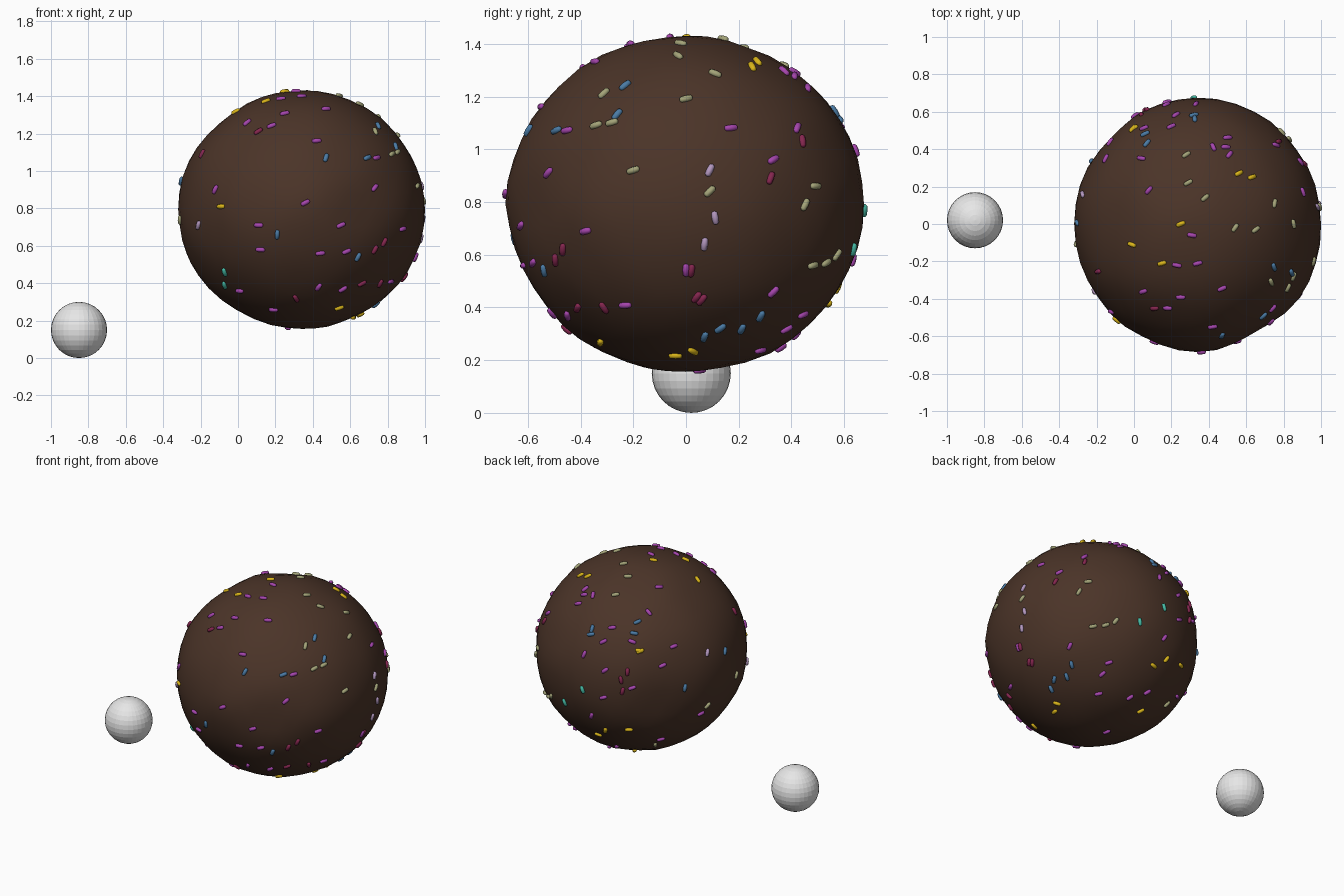
import bpy, bmesh, math, random
from mathutils import Vector, Matrix, noise
from mathutils.bvhtree import BVHTree

random.seed(4)
cube = bpy.data.objects.get("Cube")
if cube:
    bpy.data.objects.remove(cube, do_unlink=True)


def material(name, colour):
    mat = bpy.data.materials.new(name)
    mat.use_nodes = True
    mat.diffuse_color = (*colour, 1)
    mat.node_tree.nodes["Principled BSDF"].inputs["Base Color"].default_value = (*colour, 1)
    return mat


def finish(bm, name, mat, smooth):
    mesh = bpy.data.meshes.new(name)
    for face in bm.faces:
        face.smooth = smooth
    bm.to_mesh(mesh)
    mesh.materials.append(mat)
    obj = bpy.data.objects.new(name, mesh)
    bpy.context.collection.objects.link(obj)
    return obj


# Small pale ball, faceted
bm = bmesh.new()
bmesh.ops.create_uvsphere(bm, u_segments=32, v_segments=16, radius=0.15,
                          matrix=Matrix.Translation((-0.85, 0.02, 0.15)))
finish(bm, "small_ball", material("pale grey", (0.8, 0.8, 0.8)), False)
bm.free()

# Chocolate ball: a sphere with soft dents and bumps (direction, height)
CENTRE = Vector((0.34, 0, 0.793))
SIZE = Vector((0.66, 0.675, 0.637))
LUMPS = [((0.5, -0.86, 0), -0.03), ((0, -1, 0), 0.015), ((0.84, -0.54, 0), 0.015),
         ((-0.24, 0.35, 0.91), -0.025), ((-0.4, 0.23, 0.88), 0.015),
         ((-0.68, 0.72, -0.12), -0.03), ((-0.6, 0.03, 0.8), -0.025)]
bm = bmesh.new()
bmesh.ops.create_icosphere(bm, subdivisions=4, radius=1)
for vert in bm.verts:
    d = vert.co.normalized()
    height = 1 + 0.012 * noise.noise(d * 3)
    for direction, lift in LUMPS:
        gap = d.angle(Vector(direction))
        height += lift * math.exp(-(gap / 0.22) ** 2)
    vert.co = CENTRE + d * SIZE * height
finish(bm, "chocolate_ball", material("dark chocolate", (0.07, 0.034, 0.021)), True)
surface = BVHTree.FromBMesh(bm)
bm.free()

# One mesh gathers the sprinkles of each colour
COLOURS = {
    "purple": (0.38, 0.06, 0.42), "crimson": (0.24, 0.02, 0.08),
    "blue": (0.07, 0.2, 0.38), "yellow": (0.7, 0.46, 0.01),
    "olive": (0.37, 0.37, 0.19), "teal": (0.06, 0.5, 0.38),
    "lilac": (0.45, 0.31, 0.52)}
UPRIGHT = {"crimson", "blue", "teal", "lilac"}
batches = {colour: bmesh.new() for colour in COLOURS}


def sprinkle(bm, place, normal, along):
    """Add a rounded rod lying on the surface."""
    along = (along - normal * along.dot(normal)).normalized()
    side = normal.cross(along)
    basis = Matrix((side, normal, along)).transposed().to_4x4()
    rod = bmesh.ops.create_uvsphere(bm, u_segments=8, v_segments=6, radius=0.013)["verts"]
    for vert in rod:
        vert.co.z += math.copysign(0.013, vert.co.z) if abs(vert.co.z) > 0.001 else 0
    bmesh.ops.transform(bm, verts=rod, matrix=Matrix.Translation(place + normal * 0.003) @ basis)


def scatter(toward, origin, **groups):
    """Drop sprinkles at (across, up) hundredths, as seen from one direction."""
    toward = Vector(toward).normalized()
    pole = Vector((0, 1, 0)) if toward.z > 0.9 else Vector((0, 0, 1))
    right = pole.cross(toward).normalized()
    up = toward.cross(right)
    origin = Vector(origin)
    base = origin + toward * (CENTRE - origin).dot(toward)
    for colour, spots in groups.items():
        for across, rise in spots:
            point = base + right * across / 100 + up * rise / 100
            place, normal, _, _ = surface.ray_cast(point + toward * 2, -toward)
            if place is None:
                place, normal, _, _ = surface.find_nearest(point)
            angle = math.radians(random.gauss(75 if colour in UPRIGHT else 20, 22))
            sprinkle(batches[colour], place, normal,
                     right * math.cos(angle) + up * math.sin(angle))


# Front side
scatter((0, -1, 0), (0, 0, 0),
        purple=[(18, 124), (47, 133), (42, 116), (74, 107), (73, 91), (36, 83), (-12, 90),
                (11, 71), (55, 71), (12, 58), (44, 56), (58, 57), (95, 54), (1, 36),
                (19, 26), (43, 38), (56, 37)],
        crimson=[(11, 121), (-19, 109), (78, 62), (73, 58), (31, 32)],
        blue=[(47, 107), (69, 107), (21, 66), (64, 54)],
        lilac=[(-21, 71)], yellow=[(-9, 81), (54, 27)],
        teal=[(-7, 46), (-7, 39)])

# Left side
scatter((1, 0, 0), (0, 0, 0),
        olive=[(0, 119), (-31, 121), (-34, 109), (-28, 110), (-20, 92), (9, 84),
               (49, 86), (45, 79), (48, 56), (53, 57), (57, 60)],
        blue=[(-23, 124), (-26, 113), (7, 29), (21, 32)],
        yellow=[(-4, 22)],
        purple=[(17, 108), (42, 108), (33, 96), (-38, 69), (33, 46), (38, 32),
                (-23, 41), (41, 129)],
        crimson=[(44, 103), (32, 89), (2, 54), (4, 44), (6, 43), (-41, 40), (-31, 40)],
        lilac=[(9, 92), (11, 74), (7, 64)])

# Top
scatter((0, 0, 1), (0, 0, 0),
        yellow=[(0, 51), (56, 27), (63, 25), (25, 0), (-1, -11), (15, -21)],
        olive=[(28, 37), (29, 22), (38, 14), (54, -2), (65, -3), (75, 11)],
        blue=[(32, 58), (7, 43), (6, 48)],
        purple=[(20, 52), (50, 46), (51, 37), (49, 41), (4, 35), (8, 18), (31, -6),
                (23, -22), (34, -21), (5, -36), (25, -39)])

# Back right
scatter((-0.52, 0.74, 0.42), CENTRE,
        purple=[(-24, 4), (-6, 4), (-36, -4), (20, 1), (13, -11), (-23, -14),
                (-6, -25), (-24, -31), (37, -41), (12, -57)],
        crimson=[(-9, -15), (-13, -20), (-12, -27)],
        blue=[(-31, 12), (52, -2), (27, -25)],
        yellow=[(-1, -2), (-27, -54), (-8, -51)],
        teal=[(-37, -26), (-48, -34)],
        lilac=[(41, -3)], olive=[(59, -17), (41, -36)])

# Underside
scatter((0.52, 0.74, -0.42), CENTRE,
        yellow=[(43, -12), (29, -44), (-24, -42)],
        blue=[(-17, -19), (-27, -28)],
        purple=[(6, -17), (41, 1), (21, -37), (32, -33), (1, -36), (9, -57)],
        olive=[(46, -38)])

for colour, bm in batches.items():
    finish(bm, colour + "_sprinkles", material(colour, COLOURS[colour]), True)
    bm.free()
